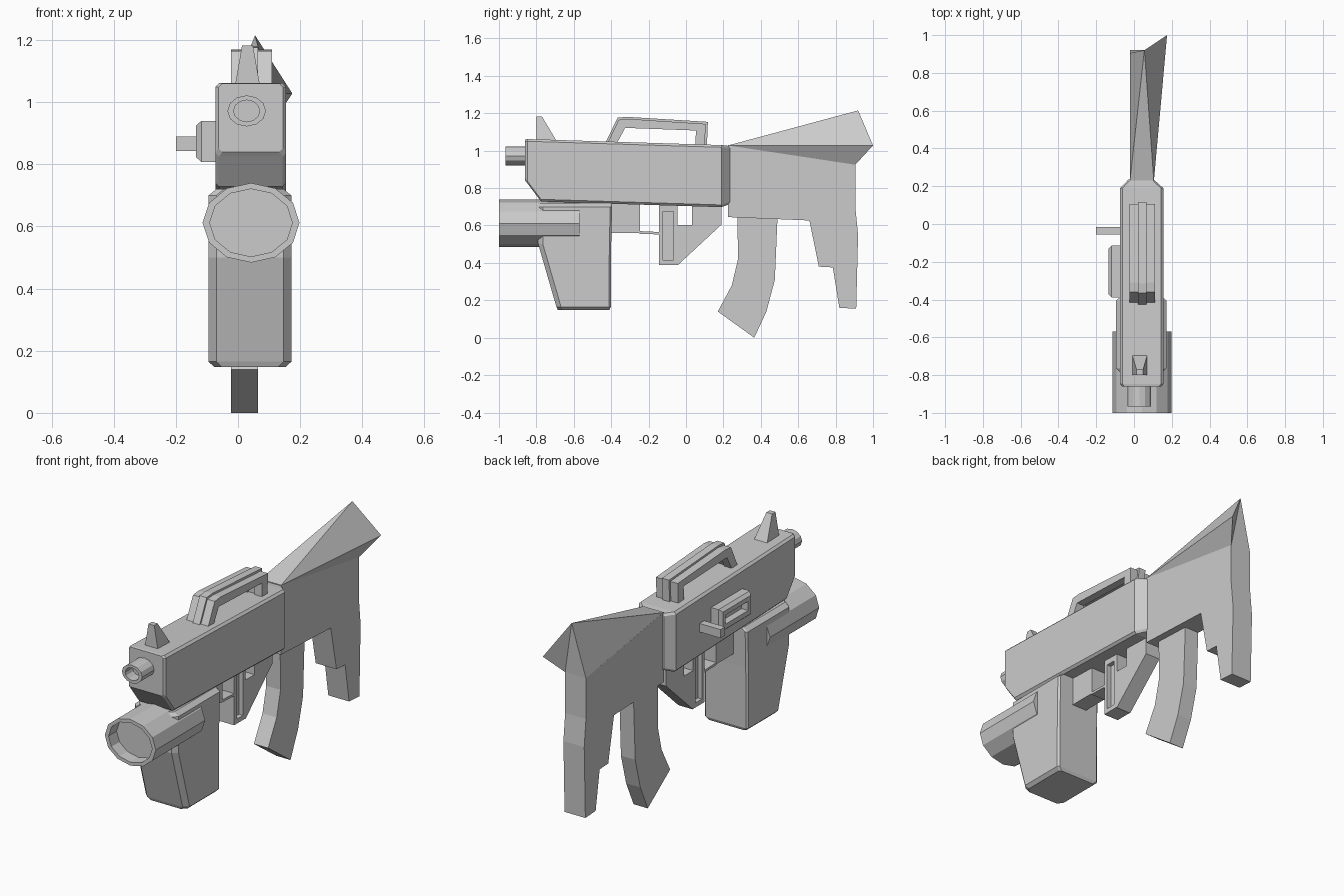
import bpy, bmesh
from math import cos, sin, pi

if "Cube" in bpy.data.objects:
    bpy.data.objects.remove(bpy.data.objects["Cube"])

CX = 0.042  # centre line of the receiver


def mesh_object(name, verts, faces):
    bm = bmesh.new()
    vs = [bm.verts.new(v) for v in verts]
    for f in faces:
        bm.faces.new([vs[i] for i in f])
    bmesh.ops.recalc_face_normals(bm, faces=bm.faces)
    me = bpy.data.meshes.new(name)
    bm.to_mesh(me)
    bm.free()
    ob = bpy.data.objects.new(name, me)
    bpy.context.collection.objects.link(ob)
    return ob


def loft(name, rings):
    """Skin a list of equal-length point rings and cap both ends."""
    n, m = len(rings[0]), len(rings)
    faces = [(r * n + i, r * n + (i + 1) % n, (r + 1) * n + (i + 1) % n, (r + 1) * n + i)
             for r in range(m - 1) for i in range(n)]
    faces += [tuple(range(n))[::-1], tuple(range((m - 1) * n, m * n))]
    return mesh_object(name, [p for ring in rings for p in ring], faces)


def prism(name, profile, x0, x1):
    """Side profile (y, z) extruded across x."""
    return loft(name, [[(x, y, z) for y, z in profile] for x in (x0, x1)])


def rect_x(x, y0, y1, z0, z1):
    return [(x, y0, z0), (x, y1, z0), (x, y1, z1), (x, y0, z1)]


def rect_z(z, x0, x1, y0, y1):
    return [(x0, y0, z), (x1, y0, z), (x1, y1, z), (x0, y1, z)]


def chamfered(a0, a1, b0, b1, c0, c1):
    """Rectangle with corners cut by c0 (low b side) and c1 (high b side)."""
    return [(a0 + c0, b0), (a1 - c0, b0), (a1, b0 + c0), (a1, b1 - c1),
            (a1 - c1, b1), (a0 + c1, b1), (a0, b1 - c1), (a0, b0 + c0)]


def barrel(name, cx, cz, y_back, y_front, y_deep, outer, inner):
    """Twelve-sided oval tube with a recessed front."""
    def ring(y, r):
        return [(cx + r[0] * cos(i * pi / 6), y, cz + r[1] * sin(i * pi / 6))
                for i in range(12)]
    return loft(name, [ring(y_back, outer), ring(y_front, outer),
                       ring(y_front, inner), ring(y_deep, inner)])


# Receiver with chamfered nose and tapered rear
def receiver_ring(y, x0, x1, z0, z1):
    return [(x, y, z) for x, z in chamfered(x0, x1, z0, z1, 0.012, 0.012)]


loft("receiver", [receiver_ring(-0.86, -0.063, 0.145, 0.84, 1.06),
                  receiver_ring(-0.848, -0.073, 0.155, 0.825, 1.062),
                  receiver_ring(-0.775, -0.073, 0.155, 0.728, 1.06),
                  receiver_ring(0.19, -0.073, 0.155, 0.698, 1.03),
                  receiver_ring(0.235, -0.03, 0.105, 0.715, 1.025)])

# Barrels
barrel("muzzle", 0.028, 0.972, -0.84, -0.965, -0.90, (0.062, 0.05), (0.042, 0.035))
barrel("launcher_barrel", CX, 0.612, -0.57, -1.0, -0.93, (0.156, 0.128), (0.133, 0.109))


# Foregrip housing, chamfered along its front corners
def grip_ring(z, y0, y1, inset=0.0):
    return [(x, y, z) for x, y in
            chamfered(-0.095 + inset, 0.172 - inset, y0, y1, 0.025, 0.01)]


loft("foregrip", [grip_ring(0.148, -0.685, -0.41, 0.018), grip_ring(0.165, -0.693, -0.402),
                  grip_ring(0.50, -0.79, -0.40), grip_ring(0.70, -0.79, -0.395),
                  grip_ring(0.72, -0.79, -0.395, 0.025)])

# Trigger block, guard and pistol grip
G0, G1 = -0.012, 0.078
prism("trigger_block", [(-0.41, 0.56), (-0.245, 0.56), (-0.245, 0.72), (-0.41, 0.72)], G0, G1)
prism("trigger_guard", [(-0.25, 0.556), (-0.14, 0.552), (-0.14, 0.565), (-0.25, 0.57)], G0, G1)
outer, inner = (-0.145, -0.045, 0.39, 0.72), (-0.122, -0.067, 0.415, 0.675)
loft("grip_column", [rect_x(G0 + 0.025, *inner), rect_x(G0, *inner), rect_x(G0, *outer),
                     rect_x(G1, *outer), rect_x(G1, *inner), rect_x(G1 - 0.025, *inner)])
prism("grip_web", [(-0.045, 0.387), (0.19, 0.605), (0.19, 0.72), (0.033, 0.72),
                   (0.033, 0.602), (-0.045, 0.602)], G0, G1)

# Shoulder stock and its twisted crest
S0, S1 = -0.022, 0.105
prism("stock", [(0.225, 1.03), (0.225, 0.645), (0.66, 0.627), (0.71, 0.38), (0.785, 0.376),
                (0.82, 0.16), (0.91, 0.155), (0.92, 0.55), (0.905, 0.70), (0.905, 0.925)],
      S0, S1)
mesh_object("stock_crest",
            [(S0, 0.225, 1.028), (S1, 0.225, 1.028), (S0, 0.905, 0.925), (S1, 0.905, 0.925),
             (0.055, 0.92, 1.215), (0.175, 1.0, 1.028)],
            [(0, 1, 4), (1, 5, 4), (0, 4, 2), (1, 3, 5), (2, 4, 3), (3, 4, 5), (0, 2, 3, 1)])

# Curved magazine
prism("magazine", [(0.275, 0.66), (0.278, 0.42), (0.245, 0.28), (0.17, 0.14), (0.365, 0.0),
                   (0.43, 0.14), (0.475, 0.31), (0.49, 0.66)], -0.022, 0.065)

# Carry handle: two side slabs and a raised centre slab
handle = [(-0.425, 1.03), (-0.36, 1.165), (-0.31, 1.17), (0.105, 1.143), (0.1, 1.02),
          (0.05, 1.02), (0.053, 1.108), (-0.325, 1.122), (-0.375, 1.03)]
for side, x0, x1 in (("left", -0.023, 0.022), ("right", 0.065, 0.11)):
    prism("handle_" + side, handle, x0, x1)
prism("handle_centre", [(y + 0.012 if y > 0 else y - 0.006, z + 0.011) for y, z in handle],
      0.022, 0.065)

# Front sight
loft("front_sight", [rect_z(1.04, -0.012, 0.073, -0.80, -0.685),
                     rect_z(1.183, 0.013, 0.048, -0.80, -0.77)])

# Ejection port and charging lever on the left side
port, slot = (-0.388, -0.115, 0.808, 0.94), (-0.35, -0.15, 0.85, 0.90)
loft("ejection_port", [rect_x(-0.06, *port), rect_x(-0.118, *port),
                       rect_x(-0.135, -0.373, -0.13, 0.823, 0.925),
                       rect_x(-0.135, *slot), rect_x(-0.095, *slot)])
loft("charging_lever", [rect_x(-0.2, -0.055, -0.015, 0.843, 0.89),
                        rect_x(-0.06, -0.055, -0.015, 0.843, 0.89)])
